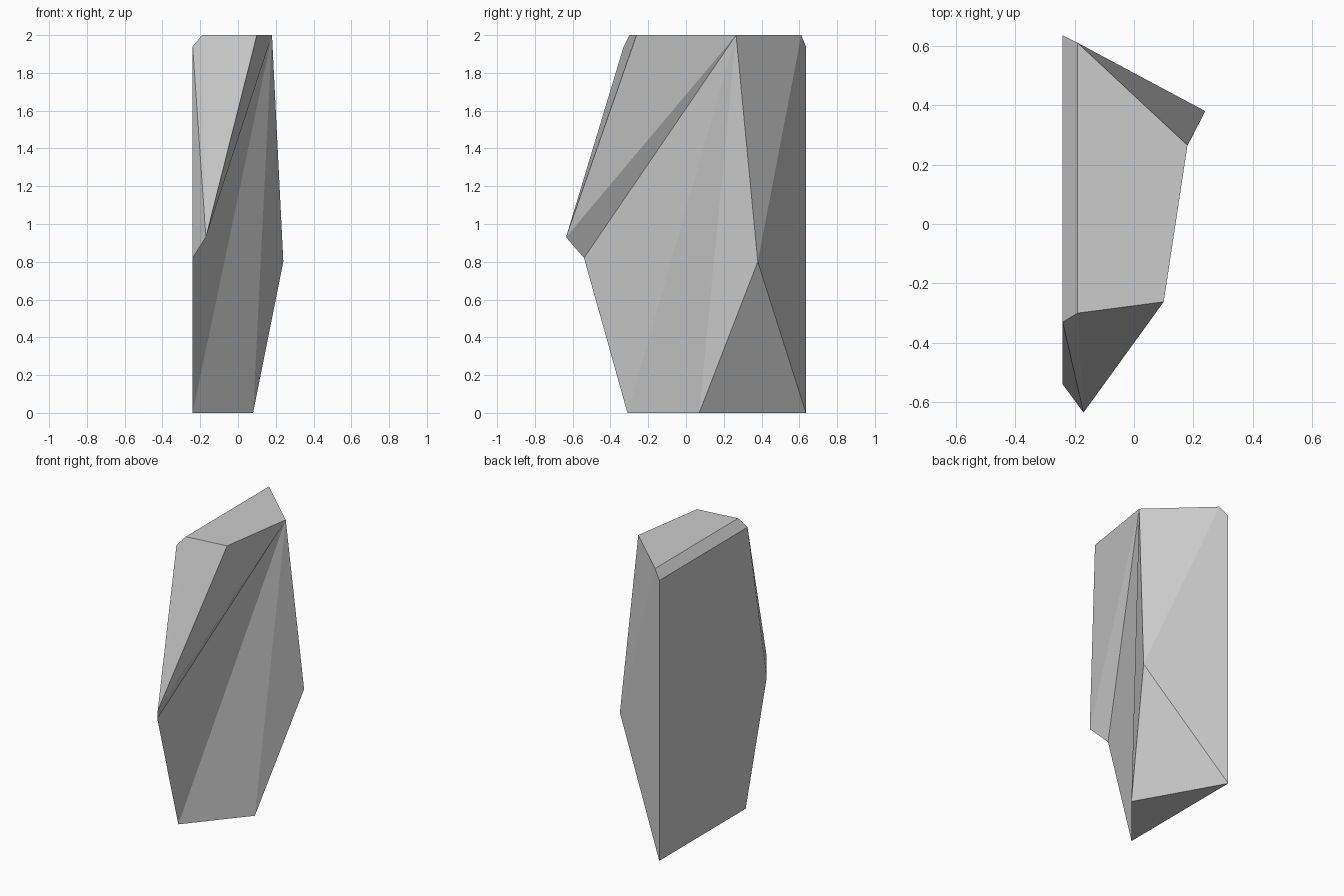
import bpy, bmesh

if "Cube" in bpy.data.objects:
    bpy.data.objects.remove(bpy.data.objects["Cube"])

# Corner points of the faceted stone
points = {
    # base triangle
    "base_front": (-0.24, -0.31, 0), "base_right": (0.08, 0.07, 0), "base_back": (-0.24, 0.635, 0),
    # protruding middle corners
    "nose": (-0.17, -0.635, 0.93), "nose_left": (-0.24, -0.54, 0.82), "shoulder": (0.24, 0.38, 0.80),
    # top facet
    "top_back": (-0.19, 0.61, 2), "top_right": (0.18, 0.265, 2),
    "top_front": (0.10, -0.262, 2), "top_left": (-0.19, -0.30, 2),
    # lower edge of the top-left chamfer
    "bevel_back": (-0.24, 0.635, 1.94), "bevel_front": (-0.24, -0.33, 1.94),
}

bm = bmesh.new()
verts = {name: bm.verts.new(co) for name, co in points.items()}


def fan(hub, *ring):
    """Triangle fan from one hub corner along a chain of corners."""
    for a, b in zip(ring, ring[1:]):
        bm.faces.new([verts[n] for n in (hub, a, b)])


# Base, top, flat left side and chamfer
fan("base_front", "base_back", "base_right")
fan("top_left", "top_front", "top_right", "top_back")
fan("base_back", "bevel_back", "bevel_front", "nose_left", "base_front")
fan("top_left", "top_back", "bevel_back", "bevel_front")
# Front right side, split from the top right corner
fan("top_right", "top_front", "nose", "nose_left", "base_front", "base_right", "shoulder")
# Back right side, split from the shoulder
fan("shoulder", "top_right", "top_back", "bevel_back", "base_back", "base_right")
# Narrow facets on the front left
fan("nose", "top_front", "top_left", "bevel_front", "nose_left")

bmesh.ops.recalc_face_normals(bm, faces=bm.faces)
mesh = bpy.data.meshes.new("faceted_stone")
bm.to_mesh(mesh)
bm.free()
bpy.context.collection.objects.link(bpy.data.objects.new("faceted_stone", mesh))
